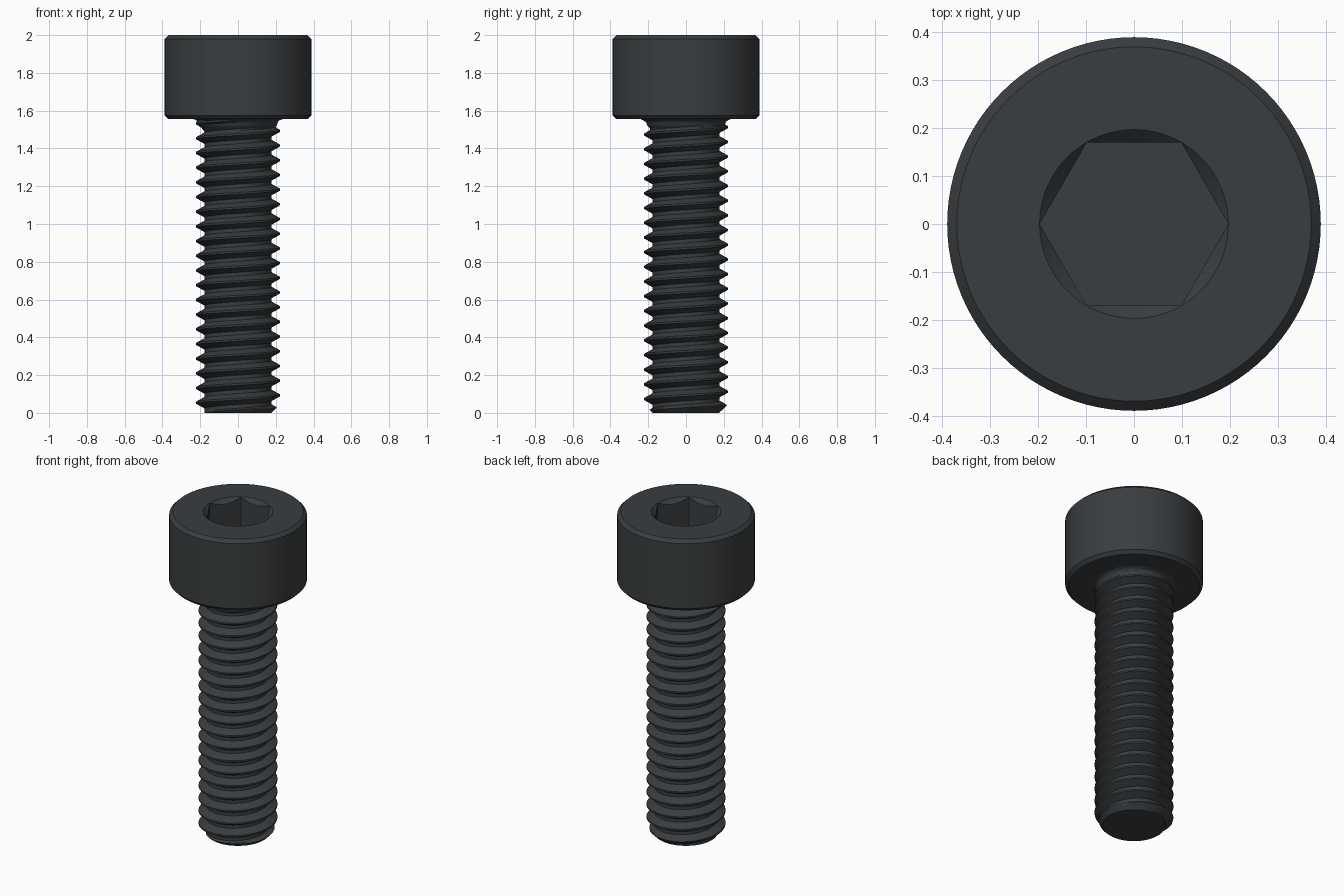
import bpy, bmesh
from math import sin, cos, pi, radians, sqrt

if "Cube" in bpy.data.objects:
    bpy.data.objects.remove(bpy.data.objects["Cube"])

N = 96                 # segments around the axis
HEAD_Z = 1.5556        # underside of head
PITCH = 0.0778
MAJOR, MINOR = 0.2222, 0.178
NECK_R, FILLET = 0.207, 0.033

steel = bpy.data.materials.new("black_steel")
steel.diffuse_color = (0.042, 0.047, 0.051, 1)
steel.use_nodes = True
steel.node_tree.nodes["Principled BSDF"].inputs["Base Color"].default_value = steel.diffuse_color


def grid_object(name, point, rows, cap_first=False, cap_last=False):
    """Closed-around grid; point(row, column) gives (angle, radius, z)."""
    bm = bmesh.new()
    grid = []
    for k in range(rows):
        ring = []
        for j in range(N + 1):
            a, r, z = point(k, j)
            ring.append(bm.verts.new((r * cos(a), r * sin(a), z)))
        grid.append(ring)
    for lo, hi in zip(grid, grid[1:]):
        for j in range(N):
            bm.faces.new((lo[j], lo[j + 1], hi[j + 1], hi[j]))
    if cap_first:
        bm.faces.new(grid[0][:N][::-1])
    if cap_last:
        bm.faces.new(grid[-1][:N])
    bmesh.ops.remove_doubles(bm, verts=bm.verts[:], dist=1e-5)
    mesh = bpy.data.meshes.new(name)
    bm.to_mesh(mesh)
    bm.free()
    obj = bpy.data.objects.new(name, mesh)
    bpy.context.collection.objects.link(obj)
    mesh.materials.append(steel)
    bpy.ops.object.select_all(action='DESELECT')
    obj.select_set(True)
    bpy.context.view_layer.objects.active = obj
    bpy.ops.object.shade_smooth_by_angle(angle=radians(30))
    return obj


# Head: turned outline, then rim chamfer cone, hexagon walls and socket floor
APOTHEM = 0.17
SOCKET_R = APOTHEM / cos(pi / 6)
OUTLINE = [(NECK_R + FILLET, HEAD_Z), (0.369, HEAD_Z), (0.3885, HEAD_Z + 0.02),
           (0.3885, 1.98), (0.3685, 2.0), (SOCKET_R, 2.0)]


def head_point(k, j):
    a = 2 * pi * j / N
    if k < len(OUTLINE):
        return (a, *OUTLINE[k])
    step = j % (N // 6)
    r = APOTHEM / cos(2 * pi * step / N - pi / 6)
    z = 2.0 - (SOCKET_R - r) if k == len(OUTLINE) else 1.778
    return a, r, z


grid_object("socket_head", head_point, len(OUTLINE) + 2, cap_last=True)


# Shank: helical rows clamped to the ends, with end chamfer and head fillet
PHASES = [-1 / 16, 1 / 16, 0.17, 0.27, 3 / 8, 0.5, 5 / 8, 0.73, 0.83]
START = 0.015


def shank_radius(a, z):
    phase = ((z - START) / PITCH - a / (2 * pi)) % 1.0
    d = min(phase, 1 - phase)
    t = min(max((3 / 8 - d) / (3 / 8 - 1 / 16), 0), 1)
    r = MINOR + (MAJOR - MINOR) * t
    r = min(r, 0.177 + z)
    up = z - (HEAD_Z - FILLET)
    if up > 0:
        r = max(r, NECK_R + FILLET - sqrt(max(FILLET ** 2 - up ** 2, 0)))
    elif up > -0.03:
        r = max(r, NECK_R + (NECK_R - MINOR) * up / 0.03)
    return r


def shank_point(k, j):
    a = 2 * pi * j / N
    turn, i = divmod(k, len(PHASES))
    z = START + PITCH * (turn - 2 + PHASES[i] + j / N)
    z = min(max(z, 0), HEAD_Z)
    return a, shank_radius(a, z), z


grid_object("threaded_shank", shank_point, 24 * len(PHASES), cap_first=True)
